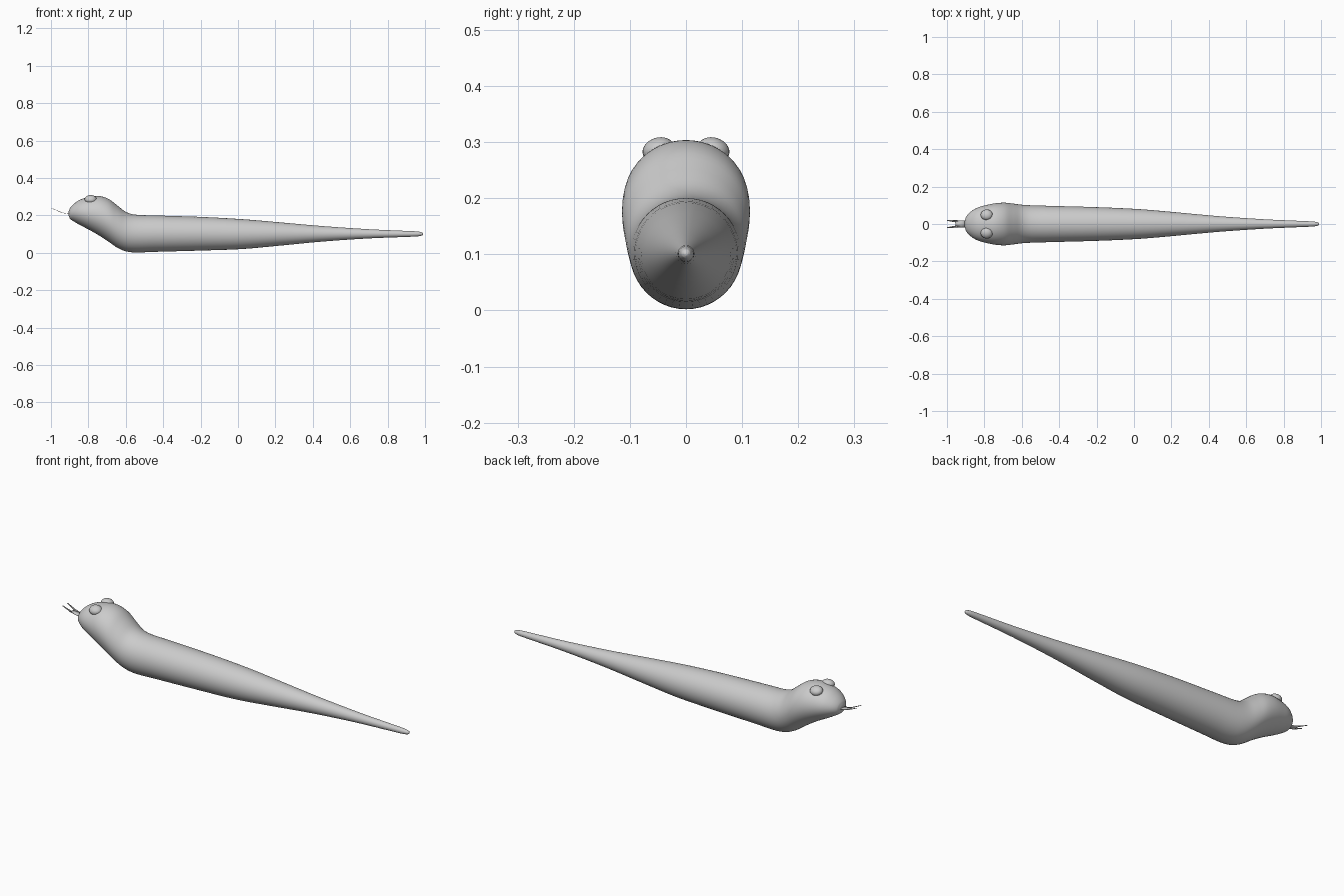
import bpy, bmesh, math

if "Cube" in bpy.data.objects:
    bpy.data.objects.remove(bpy.data.objects["Cube"])

# Stations along the body: x, bottom z, top z, half width
STATIONS = [
    (-0.905, 0.198, 0.222, 0.015),
    (-0.898, 0.182, 0.240, 0.038),
    (-0.875, 0.166, 0.264, 0.064),
    (-0.84, 0.146, 0.286, 0.086),
    (-0.79, 0.120, 0.299, 0.101),
    (-0.74, 0.091, 0.303, 0.111),
    (-0.69, 0.058, 0.287, 0.114),
    (-0.645, 0.027, 0.253, 0.109),
    (-0.60, 0.008, 0.219, 0.103),
    (-0.55, 0.002, 0.204, 0.100),
    (-0.45, 0.005, 0.200, 0.097),
    (-0.20, 0.012, 0.192, 0.090),
    (0.02, 0.020, 0.180, 0.080),
    (0.20, 0.036, 0.165, 0.065),
    (0.45, 0.060, 0.143, 0.042),
    (0.70, 0.077, 0.126, 0.025),
    (0.90, 0.085, 0.117, 0.016),
    (0.96, 0.088, 0.114, 0.013),
    (0.985, 0.093, 0.109, 0.008),
    (0.99, 0.098, 0.104, 0.003),
]
SIDES = 48


def spline(points, steps):
    """Smooth the stations, using x as the parameter so uneven gaps stay fair."""
    def slope(i, k):
        a, b = points[max(i - 1, 0)], points[min(i + 1, len(points) - 1)]
        return (b[k] - a[k]) / (b[0] - a[0])
    out = []
    for i in range(len(points) - 1):
        p, q = points[i], points[i + 1]
        h = q[0] - p[0]
        for s in range(steps):
            t = s / steps
            row = [p[0] + h * t]
            for k in (1, 2, 3):
                row.append((2*t**3 - 3*t**2 + 1) * p[k] + (t**3 - 2*t**2 + t) * h * slope(i, k)
                           + (3*t**2 - 2*t**3) * q[k] + (t**3 - t**2) * h * slope(i + 1, k))
            out.append(row)
    return out + [list(points[-1])]


def finish(name, bm):
    bmesh.ops.recalc_face_normals(bm, faces=bm.faces)
    mesh = bpy.data.meshes.new(name)
    bm.to_mesh(mesh)
    bm.free()
    mesh.shade_smooth()
    obj = bpy.data.objects.new(name, mesh)
    bpy.context.collection.objects.link(obj)
    return obj


# Body and head: elliptical rings lofted from nose to tail
bm = bmesh.new()
rings = []
for x, zb, zt, w in spline(STATIONS, 4):
    rings.append([bm.verts.new((x, w * math.cos(a), (zb + zt) / 2 + (zt - zb) / 2 * math.sin(a)))
                  for a in (2 * math.pi * i / SIDES for i in range(SIDES))])
for r0, r1 in zip(rings, rings[1:]):
    for i in range(SIDES):
        j = (i + 1) % SIDES
        bm.faces.new((r0[i], r0[j], r1[j], r1[i]))
bm.faces.new(rings[0])
bm.faces.new(rings[-1])
finish("snake_body", bm)

# Eyes: flattened balls set into the top of the head
for side, name in ((-1, "eye_right"), (1, "eye_left")):
    bm = bmesh.new()
    bmesh.ops.create_uvsphere(bm, u_segments=24, v_segments=16, radius=1)
    eye = finish(name, bm)
    eye.scale = (0.032, 0.029, 0.022)
    eye.rotation_euler = (-side * 0.3, 0, 0)
    eye.location = (-0.788, side * 0.049, 0.286)

# Tongue: thin forked ribbon curving upward
bm = bmesh.new()
rows = [(-0.89, 0.207), (-0.925, 0.211), (-0.955, 0.220), (-1.0, 0.240)]
for side in (-1, 1):
    strips = [[(0, 0.017), (0, 0.018), (0, 0.021)], [(0.009, 0.021), (0.017, 0.021)]]
    for start, strip in zip((0, 2), strips):
        pts = [[bm.verts.new((rows[start + i][0], side * y, rows[start + i][1])) for y in pair]
               for i, pair in enumerate(strip)]
        for p, q in zip(pts, pts[1:]):
            bm.faces.new((p[0], p[1], q[1], q[0]))
bmesh.ops.remove_doubles(bm, verts=bm.verts, dist=0.0001)
tongue = finish("forked_tongue", bm)
thick = tongue.modifiers.new("thickness", 'SOLIDIFY')
thick.thickness = 0.002
thick.offset = 0
